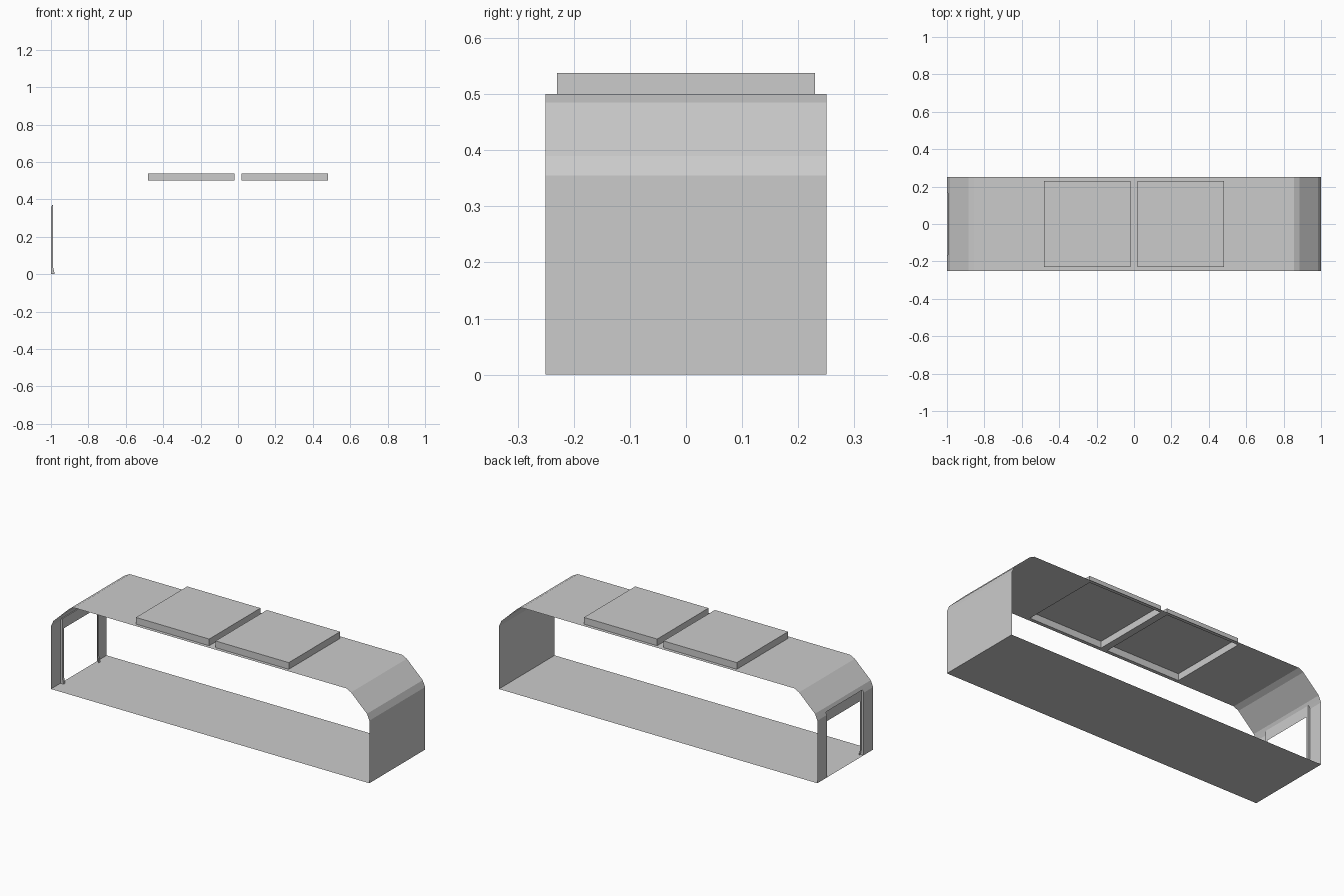
import bpy
import bmesh

cube = bpy.data.objects.get("Cube")
if cube:
    bpy.data.objects.remove(cube)

GREY = (0.6, 0.6, 0.6, 1)
mat = bpy.data.materials.new("light_grey")
mat.use_nodes = True
mat.diffuse_color = GREY
mat.node_tree.nodes["Principled BSDF"].inputs["Base Color"].default_value = GREY

HALF_W = 0.25        # half width of the body
HATCH_Y = 0.23       # half width of the roof boxes
HATCH_X = (0.02, 0.48)
ROOF, HATCH_TOP = 0.5, 0.538
DOOR_Y, DOOR_Z = 0.165, 0.37
OPEN_Y, OPEN_Z = 0.15, 0.31
RECESS = -0.988


def make(name, polygons):
    """Build one flat-shaded object from lists of corner points."""
    bm = bmesh.new()
    for poly in polygons:
        bm.faces.new([bm.verts.new(p) for p in poly])
    bmesh.ops.remove_doubles(bm, verts=bm.verts, dist=0.0001)
    mesh = bpy.data.meshes.new(name)
    bm.to_mesh(mesh)
    bm.free()
    mesh.materials.append(mat)
    obj = bpy.data.objects.new(name, mesh)
    bpy.context.collection.objects.link(obj)
    return obj


def sheet(name, profile, y_cuts, is_hole=lambda x, y, z: False):
    """Sweep an xz profile across y, leaving out cells that are holes."""
    polys = []
    for (xa, za), (xb, zb) in zip(profile, profile[1:]):
        for ya, yb in zip(y_cuts, y_cuts[1:]):
            if not is_hole((xa + xb) / 2, (ya + yb) / 2, (za + zb) / 2):
                polys.append([(xa, ya, za), (xa, yb, za), (xb, yb, zb), (xb, ya, zb)])
    return make(name, polys)


# Floor sheet
sheet("floor", [(-1, 0), (1, 0)], [-HALF_W, HALF_W])

# Solid end wall
sheet("end_wall", [(1, 0), (1, 0.355)], [-HALF_W, HALF_W])

# Roof with chamfered ends and two openings
shoulder = [(1, 0.355), (0.985, 0.39), (0.885, 0.485), (0.855, ROOF)]
half = shoulder + [(HATCH_X[1], ROOF), (HATCH_X[0], ROOF)]


def roof_hole(x, y, z):
    return HATCH_X[0] < abs(x) < HATCH_X[1] and abs(y) < HATCH_Y


def door_hole(x, y, z):
    return z < DOOR_Z and abs(y) < DOOR_Y


left_x = -0.9936  # shoulder position at the door head
roof_profile = half + [(-x, z) for x, z in reversed(half[1:])]
sheet("roof", roof_profile, [-HALF_W, -HATCH_Y, HATCH_Y, HALF_W], roof_hole)

# Wall with doorway, joined to the roof shoulder
sheet("door_wall", [(-0.985, 0.39), (left_x, DOOR_Z), (-1, 0.355), (-1, 0)],
      [-HALF_W, -DOOR_Y, DOOR_Y, HALF_W], door_hole)

# Raised roof boxes, open underneath
for side, name in ((-1, "right_roof_box"), (1, "left_roof_box")):
    xa, xb = sorted(side * x for x in HATCH_X)
    ring = [(xa, -HATCH_Y), (xb, -HATCH_Y), (xb, HATCH_Y), (xa, HATCH_Y)]
    polys = [[(x, y, HATCH_TOP) for x, y in ring]]
    for a, b in zip(ring, ring[1:] + ring[:1]):
        polys.append([(*a, ROOF), (*b, ROOF), (*b, HATCH_TOP), (*a, HATCH_TOP)])
    make(name, polys)

# Recessed door frame: jamb reveals with flared feet, face strips and header
polys = []
for s in (-1, 1):
    outer, inner = s * DOOR_Y, s * OPEN_Y
    reveal = [(-1, 0), (-0.98, 0), (RECESS, 0.035), (RECESS, DOOR_Z),
              (left_x, DOOR_Z), (-1, 0.355)]
    polys.append([(x, outer, z) for x, z in reveal][::s])
    inside = [(-0.98, 0), (RECESS, 0.035), (RECESS, DOOR_Z)]
    for (xa, za), (xb, zb) in zip(inside, inside[1:]):
        polys.append([(xa, inner, za), (xa, outer, za),
                      (xb, outer, zb), (xb, inner, zb)][::s])
polys.append([(RECESS, OPEN_Y, OPEN_Z), (RECESS, -OPEN_Y, OPEN_Z),
              (RECESS, -OPEN_Y, DOOR_Z), (RECESS, OPEN_Y, DOOR_Z)])
polys.append([(left_x, -DOOR_Y, DOOR_Z), (left_x, DOOR_Y, DOOR_Z),
              (RECESS, DOOR_Y, DOOR_Z), (RECESS, -DOOR_Y, DOOR_Z)])
make("door_frame", polys)
